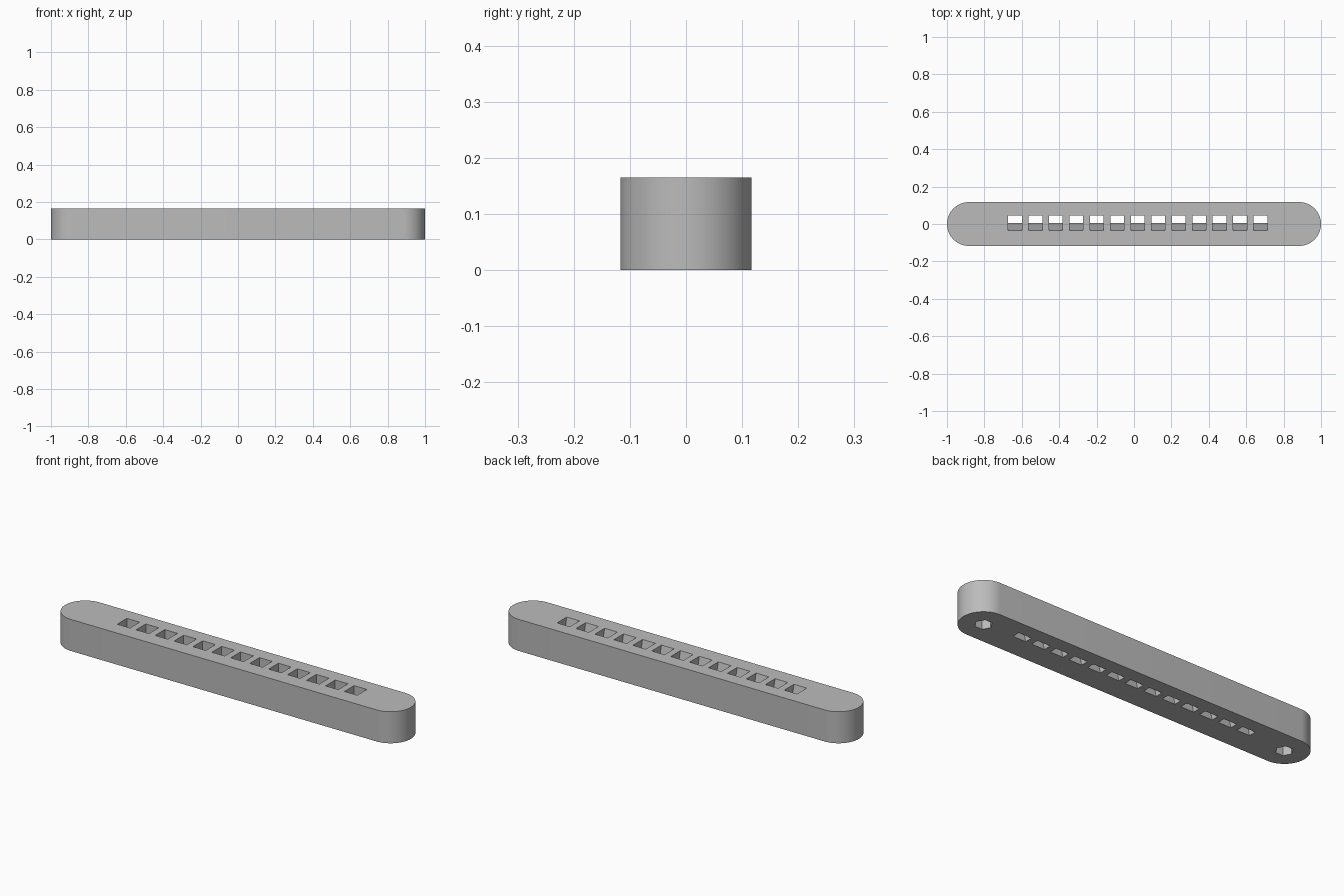
import bpy
import bmesh
from math import sin, cos, pi, radians

if "Cube" in bpy.data.objects:
    bpy.data.objects.remove(bpy.data.objects["Cube"], do_unlink=True)

RADIUS, HEIGHT, END_X = 0.117, 0.165, 0.883

grey = bpy.data.materials.new("plain grey")
grey.use_nodes = True
GREY = (0.5, 0.5, 0.5, 1)
grey.diffuse_color = GREY
grey.node_tree.nodes["Principled BSDF"].inputs["Base Color"].default_value = GREY


def make_object(name, bm):
    bmesh.ops.recalc_face_normals(bm, faces=bm.faces)
    mesh = bpy.data.meshes.new(name)
    bm.to_mesh(mesh)
    bm.free()
    mesh.materials.append(grey)
    obj = bpy.data.objects.new(name, mesh)
    bpy.context.collection.objects.link(obj)
    return obj


def loft(bm, bottom, top, z0, z1):
    """Closed solid between two outlines of equal length."""
    low = [bm.verts.new((x, y, z0)) for x, y in bottom]
    high = [bm.verts.new((x, y, z1)) for x, y in top]
    bm.faces.new(low)
    bm.faces.new(high)
    n = len(low)
    for i in range(n):
        j = (i + 1) % n
        bm.faces.new((low[i], low[j], high[j], high[i]))


def rectangle(x, half, y0, y1):
    return [(x - half, y0), (x + half, y0), (x + half, y1), (x - half, y1)]


# Long round-ended bar with a rounded upper rim
STEPS = 32
outline = []
for side in (1, -1):
    for i in range(STEPS + 1):
        a = -pi / 2 + pi * i / STEPS
        outline.append((side * (END_X + RADIUS * cos(a)), side * RADIUS * sin(a)))
bm = bmesh.new()
loft(bm, outline, outline, 0, HEIGHT)
rim = [e for e in bm.edges if all(v.co.z > HEIGHT / 2 for v in e.verts)]
bmesh.ops.bevel(bm, geom=rim, offset=0.048, segments=8, profile=0.5, affect='EDGES')
bar = make_object("bar", bm)

# Row of through slots, each with a sloping front wall
bm = bmesh.new()
top_z, low_z = HEIGHT + 0.02, -0.02
slope = 0.04 / HEIGHT
for i in range(13):
    x = 0.02 + (i - 6) * 0.1095
    loft(bm, rectangle(x, 0.037, 0.005 - slope * low_z, 0.045),
         rectangle(x, 0.037, 0.005 - slope * top_z, 0.045), low_z, top_z)

# Six-sided blind sockets under both ends
for side in (1, -1):
    hexagon = [(side * END_X + 0.042 * cos(k * pi / 3), 0.042 * sin(k * pi / 3))
               for k in range(6)]
    loft(bm, hexagon, hexagon, -0.02, 0.09)
cutter = make_object("hole_cutter", bm)
cutter.hide_render = True

# Cut the holes and keep the result
cut = bar.modifiers.new("holes", 'BOOLEAN')
cut.operation = 'DIFFERENCE'
cut.solver = 'EXACT'
cut.object = cutter
for obj in bpy.context.selected_objects:
    obj.select_set(False)
bpy.context.view_layer.objects.active = bar
bar.select_set(True)
bpy.ops.object.modifier_apply(modifier=cut.name)
bpy.data.objects.remove(cutter, do_unlink=True)
bpy.ops.object.shade_smooth_by_angle(angle=radians(30))
